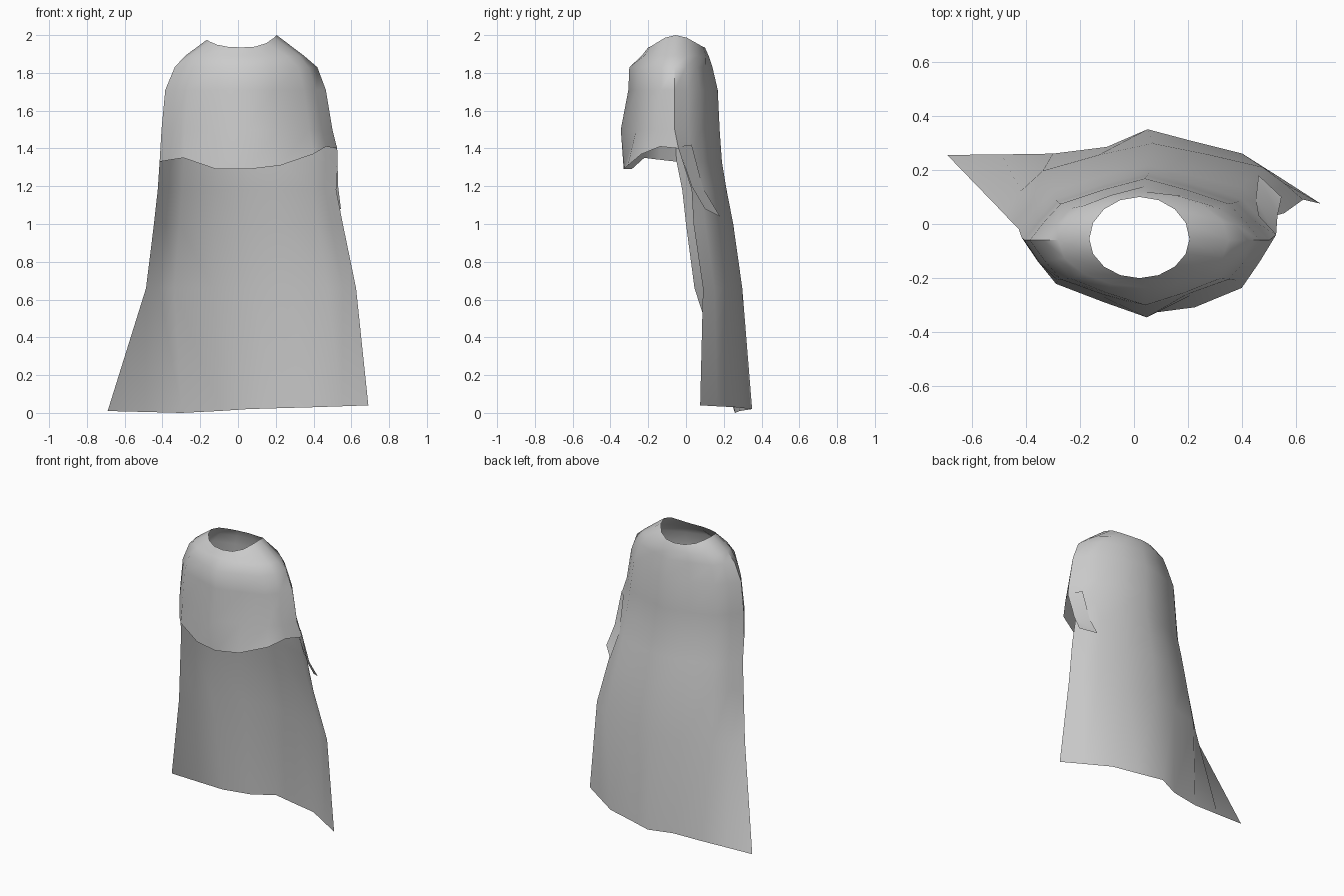
import bpy, bmesh
from math import sin, cos, pi

if "Cube" in bpy.data.objects:
    bpy.data.objects.remove(bpy.data.objects["Cube"])

HALF = 8  # segments across each half of a row
ROUND = [(cos(pi * i / 8), sin(pi * i / 8)) for i in range(5)]
FACETED = [(1, 0), (.875, .30), (.73, .59), (.36, .82), (0, 1)]


def arc(xl, yl, xr, yr, y_mid, z, shape, front=False):
    """Half loop from left to right (back) or right to left (front)."""
    profile = [(-u, s) for u, s in shape] + shape[-2::-1]
    if front:
        profile.reverse()
    pts = []
    for u, s in profile:
        f = (u + 1) / 2
        y0 = yl + (yr - yl) * f
        pts.append((xl + (xr - xl) * f, y0 + (y_mid - y0) * s, z))
    return pts


def make_object(name, rows, closed=()):
    bm = bmesh.new()
    grid = [[bm.verts.new(p) for p in r] for r in rows]
    for i, (a, b) in enumerate(zip(grid, grid[1:])):
        loop = i in closed
        n = len(a) if loop else min(len(a), len(b))
        for j in range(n if loop else n - 1):
            k = (j + 1) % n
            bm.faces.new((a[j], b[j], b[k], a[k]))
    bmesh.ops.recalc_face_normals(bm, faces=bm.faces)
    me = bpy.data.meshes.new(name)
    bm.to_mesh(me)
    bm.free()
    ob = bpy.data.objects.new(name, me)
    bpy.context.collection.objects.link(ob)
    bpy.ops.object.select_all(action='DESELECT')
    ob.select_set(True)
    bpy.context.view_layer.objects.active = ob
    bpy.ops.object.shade_smooth_by_angle(angle=0.8)
    return ob


# Shoulder loops: z, left x, right x, side y, front y, back y
shoulders = [
    (1.935, -.165, .205, -.055, -.20, .10),
    (1.89, -.28, .35, -.06, -.235, .12),
    (1.83, -.335, .42, -.06, -.30, .14),
    (1.71, -.385, .465, -.06, -.305, .168),
    (1.50, -.405, .50, -.06, -.345, .178),
    (1.33, -.415, .525, -.05, -.34, .19),
]
rows = []
for n, (z, xl, xr, ys, yf, yb) in enumerate(shoulders):
    shape = ROUND if n < 2 else FACETED
    back = arc(xl, ys, xr, ys, yb, z, shape)
    front = arc(xl, ys, xr, ys, yf, z, shape, True)
    rows.append(back + front[1:-1])

# Raised neck sides
for i, (x, y, z) in enumerate(rows[0]):
    lift = .065 if x > 0 else .04
    rows[0][i] = (x, y, z + lift * abs(cos(pi * i / HALF)) ** 3)

# Two hollows in the chest cloth above a flared, wavy front hem
hollow = [0, .02, .03, 0, .025, .02, 0]
hem_z = [1.41, 1.37, 1.31, 1.29, 1.29, 1.35, 1.34]
hem_out = [0, -.015, -.02, .01, 0, 0, 0]
for i in range(HALF - 1):
    j = HALF + 1 + i
    x, y, z = rows[4][j]
    rows[4][j] = (x, y + hollow[i], z)
    x, y, z = rows[5][j]
    rows[5][j] = (x, y + hem_out[i], hem_z[i])
rows[5][HALF] = (.525, -.04, 1.40)

# Long back panel: z, left x, left y, right x, right y, back y
for z, xl, yl, xr, yr, yb in [
    (1.18, -.425, -.02, .52, .03, .215),
    (1.00, -.445, 0, .555, .04, .25),
    (.66, -.487, .045, .625, .09, .298),
]:
    rows.append(arc(xl, yl, xr, yr, yb, z, FACETED))

# Flared bottom hem with a ridge down the middle of the back
rows.append([(-.69, .255, .01), (-.49, .257, .005), (-.30, .26, 0),
             (-.10, .285, .01), (.05, .35, .02), (.22, .305, .025),
             (.40, .26, .03), (.55, .165, .035), (.69, .075, .04)])
make_object("cloak", rows, closed=range(len(shoulders) - 1))

# Small loose folds beside the right arm opening
make_object("side_fold", [
    [(.525, -.04, 1.41), (.53, .03, 1.20), (.545, .10, 1.08)],
    [(.46, .03, 1.42), (.45, .09, 1.19), (.46, .18, 1.04)],
])
